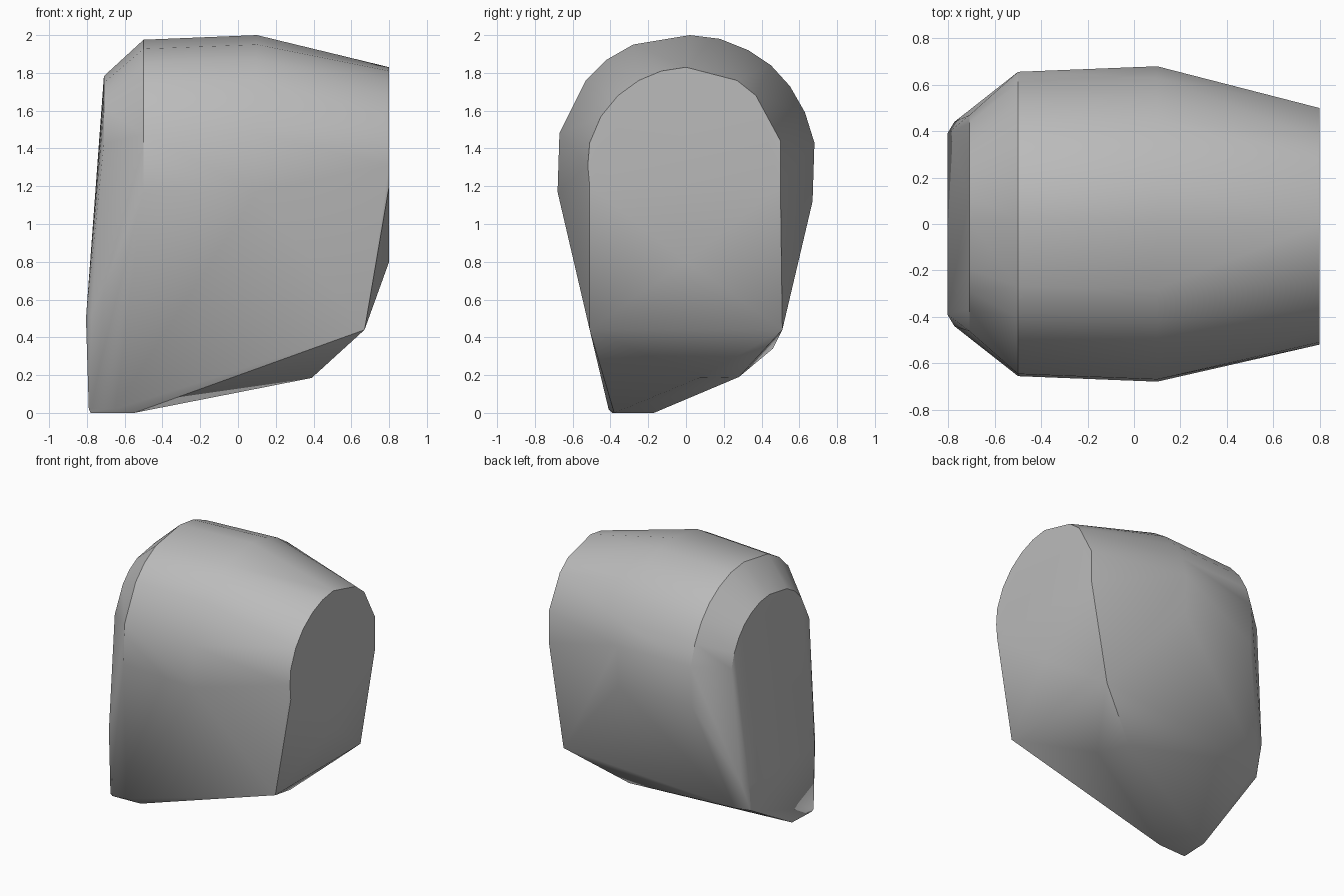
import bpy, bmesh, math

old = bpy.data.objects.get("Cube")
if old:
    bpy.data.objects.remove(old, do_unlink=True)

mat = bpy.data.materials.new("plain_grey")
mat.use_nodes = True
grey = (0.5, 0.5, 0.5, 1)
mat.diffuse_color = grey
mat.node_tree.nodes["Principled BSDF"].inputs["Base Color"].default_value = grey

# Arched cross-section (y, z) at the widest point
arch = [(-.68, 1.17), (-.67, 1.48), (-.53, 1.76), (-.42, 1.87), (-.28, 1.95), (.02, 2),
        (.18, 1.98), (.33, 1.92), (.45, 1.84), (.55, 1.73), (.63, 1.59), (.68, 1.43), (.67, 1.12)]
# Smaller arch at the narrow end
end_arch = [(-.51, 1.2), (-.52, 1.31), (-.51, 1.43), (-.45, 1.57), (-.36, 1.68), (-.25, 1.76),
            (-.13, 1.81), (0, 1.83), (.27, 1.76), (.37, 1.68), (.5, 1.44), (.5, 1.2)]


def scaled(x, k, lowest=0):
    """The main arch, shrunk towards its centre."""
    return [(x, y * k, 1.3 + (z - 1.3) * k) for y, z in arch if z >= lowest]


points = scaled(.1, 1) + scaled(-.5, .965) + scaled(-.71, .69, 1.4)
points += [(.8, y, z) for y, z in end_arch] + [(.8, 0, .8)]

# Chamfered flat end, mirrored in y
for s in (-1, 1):
    points += [(-.805, s * .39, .5), (-.775, s * .44, .52), (.67, s * .51, .44)]

# Lopsided keel
points += [(.39, .07, .185), (.28, .28, .19), (-.73, .46, .34), (-.795, .36, .3),
           (-.79, -.40, .02), (-.65, -.41, .02),
           (-.78, -.39, 0), (-.55, -.38, 0), (-.77, -.17, 0)]

bm = bmesh.new()
for p in points:
    bm.verts.new(p)
hull = bmesh.ops.convex_hull(bm, input=bm.verts[:])
loose = [v for v in bm.verts if not v.link_faces]
bmesh.ops.delete(bm, geom=loose, context='VERTS')
# Merge coplanar triangles into clean flat faces
bmesh.ops.dissolve_limit(bm, angle_limit=math.radians(1), verts=bm.verts[:], edges=bm.edges[:])
bmesh.ops.recalc_face_normals(bm, faces=bm.faces[:])

mesh = bpy.data.meshes.new("faceted_body")
bm.to_mesh(mesh)
bm.free()
mesh.materials.append(mat)
body = bpy.data.objects.new("faceted_body", mesh)
bpy.context.collection.objects.link(body)
bpy.ops.object.select_all(action='DESELECT')
body.select_set(True)
bpy.context.view_layer.objects.active = body
bpy.ops.object.shade_smooth_by_angle(angle=math.radians(32))
